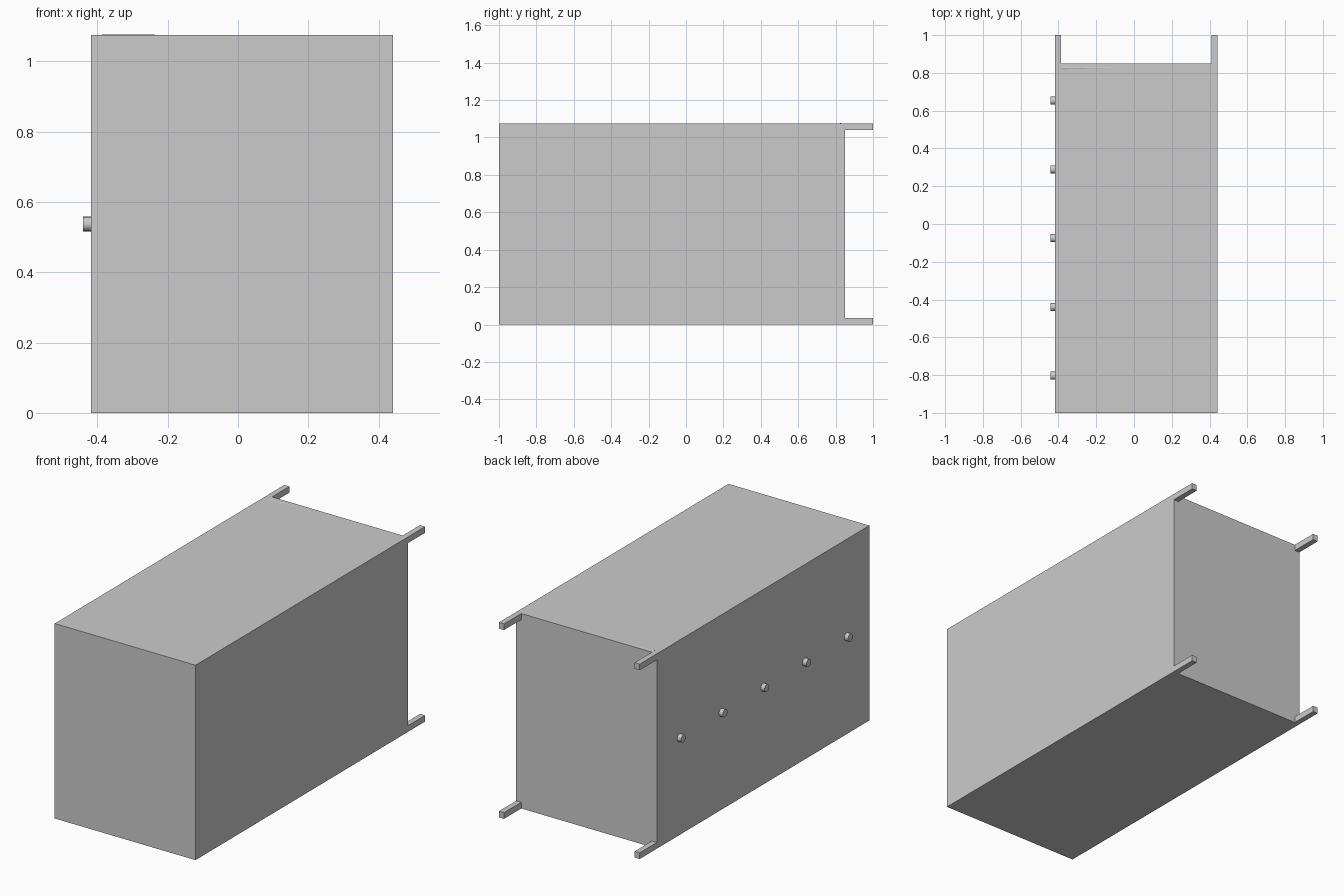
import bpy, math

if "Cube" in bpy.data.objects:
    bpy.data.objects.remove(bpy.data.objects["Cube"])

X0, X1 = -0.418, 0.441      # drawer side, back side
Y0, Y1, Y2 = -1.0, 0.85, 1.0  # cabinet top, cabinet base, leg ends
H = 1.075
LEG_X, LEG_Z = 0.031, 0.034


def box(name, x0, x1, y0, y1, z0, z1):
    bpy.ops.mesh.primitive_cube_add(
        size=1, location=((x0 + x1) / 2, (y0 + y1) / 2, (z0 + z1) / 2))
    ob = bpy.context.object
    ob.name = name
    ob.scale = (x1 - x0, y1 - y0, z1 - z0)
    bpy.ops.object.transform_apply(location=False, rotation=False, scale=True)
    return ob


# Cabinet lying on its side
box("cabinet_body", X0, X1, Y0, Y1, 0, H)

# Four short corner legs
for side, xa in (("front", X0), ("back", X1 - LEG_X)):
    for level, za in (("lower", 0), ("upper", H - LEG_Z)):
        box(f"{side}_{level}_leg", xa, xa + LEG_X, Y1, Y2, za, za + LEG_Z)

# One round knob per drawer
for i in range(5):
    bpy.ops.mesh.primitive_cylinder_add(
        vertices=16, radius=0.021, depth=0.034,
        location=(X0 - 0.006, 0.653 - i * 0.364, H / 2),
        rotation=(0, math.pi / 2, 0))
    bpy.context.object.name = f"drawer_knob_{i + 1}"
    bpy.ops.object.shade_smooth_by_angle()

# Thin tapering seam of the base rail, showing on both sides
xa, xb = X0 + LEG_X, -0.08
for level, z, s in (("upper", H, 1), ("lower", 0, -1)):
    verts = [(xa, 0.818, z), (xa, 0.834, z), (xa, 0.826, z + s * 0.002), (xb, 0.827, z)]
    faces = [(0, 3, 2), (2, 3, 1), (0, 2, 1)]
    if s < 0:
        faces = [f[::-1] for f in faces]
    mesh = bpy.data.meshes.new(f"{level}_rail_seam")
    mesh.from_pydata(verts, [], faces)
    bpy.context.collection.objects.link(bpy.data.objects.new(f"{level}_rail_seam", mesh))
    for v in mesh.vertices:
        v.co.z = min(max(v.co.z, 0), H + 0.002)
